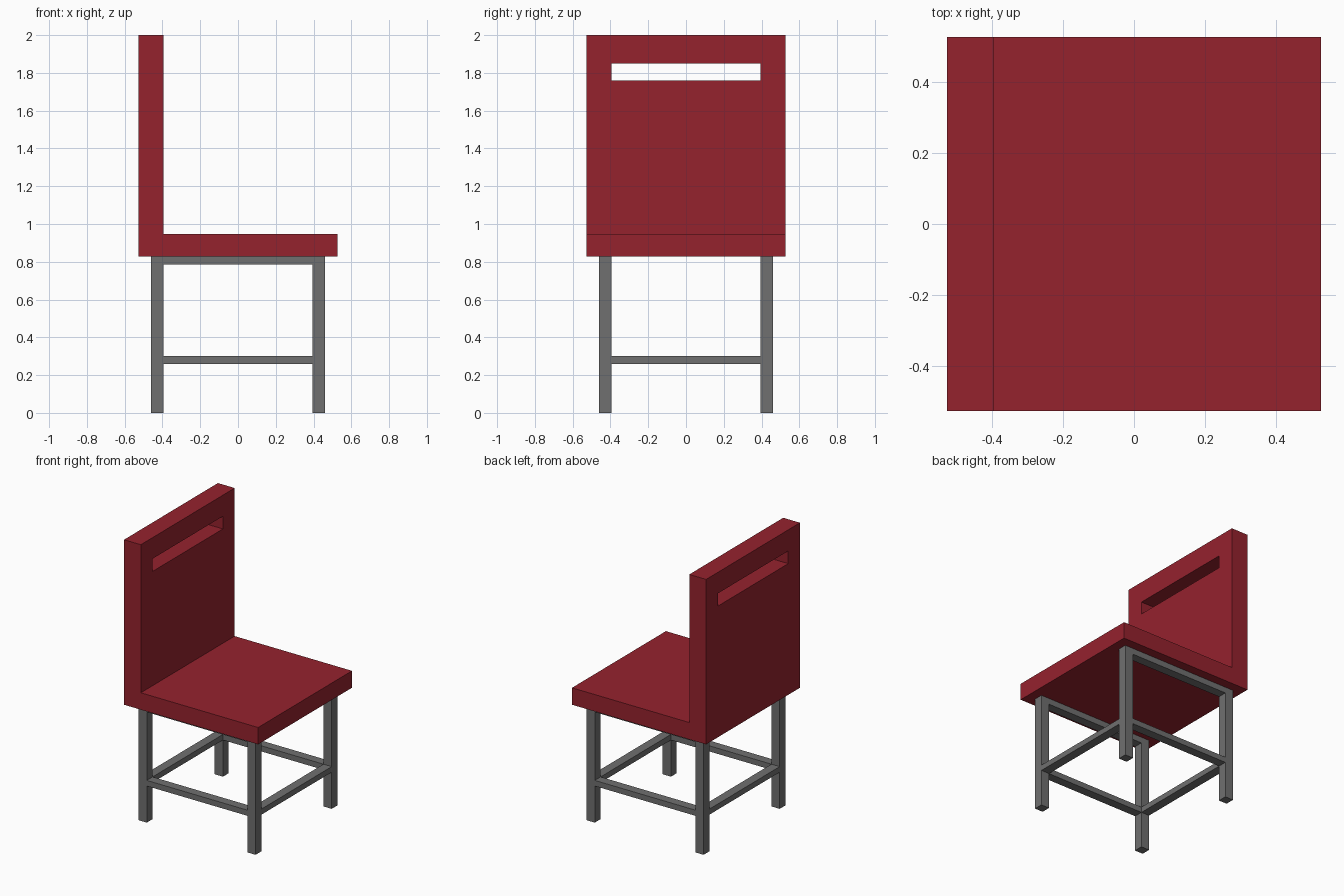
import bpy, bmesh

if "Cube" in bpy.data.objects:
    bpy.data.objects.remove(bpy.data.objects["Cube"])


def material(name, rgb):
    m = bpy.data.materials.new(name)
    m.diffuse_color = (*rgb, 1)
    m.use_nodes = True
    m.node_tree.nodes["Principled BSDF"].inputs["Base Color"].default_value = m.diffuse_color
    return m


red = material("deep red", (0.30, 0.016, 0.027))
grey = material("frame grey", (0.16, 0.16, 0.16))


def finish(name, bm, mat):
    bmesh.ops.recalc_face_normals(bm, faces=bm.faces)
    me = bpy.data.meshes.new(name)
    bm.to_mesh(me)
    bm.free()
    ob = bpy.data.objects.new(name, me)
    bpy.context.collection.objects.link(ob)
    me.materials.append(mat)
    return ob


def box(name, lo, hi, mat):
    bm = bmesh.new()
    bmesh.ops.create_cube(bm, size=1)
    for v in bm.verts:
        v.co = [(a + b) / 2 + c * (b - a) for a, b, c in zip(lo, hi, v.co)]
    return finish(name, bm, mat)


HALF = 0.527                    # half width of the seat
INNER, OUTER = 0.395, 0.46      # inner and outer faces of the legs
BOTTOM, TOP = 0.828, 0.948      # seat underside and seat surface

# Seat and backrest: one L-shaped profile extruded sideways
profile = [(-HALF, BOTTOM), (HALF, BOTTOM), (HALF, TOP),
           (-INNER, TOP), (-INNER, 2), (-HALF, 2)]
bm = bmesh.new()
face = bm.faces.new([bm.verts.new((x, -HALF, z)) for x, z in profile])
ext = bmesh.ops.extrude_face_region(bm, geom=[face])
bmesh.ops.translate(bm, vec=(0, 2 * HALF, 0),
                    verts=[g for g in ext["geom"] if isinstance(g, bmesh.types.BMVert)])
seat = finish("seat_and_backrest", bm, red)

# Handle slot through the backrest
cutter = box("slot_cutter", (-0.7, -INNER, 1.76), (-0.3, INNER, 1.85), red)
cutter.hide_render = True
mod = seat.modifiers.new("slot", "BOOLEAN")
mod.operation = "DIFFERENCE"
mod.solver = "EXACT"
mod.object = cutter
bpy.context.view_layer.objects.active = seat
bpy.ops.object.modifier_apply(modifier=mod.name)
bpy.data.objects.remove(cutter)

# Legs, side rails and stretchers
sides = {-1: (-OUTER, -INNER), 1: (INNER, OUTER)}
for sx, (x0, x1) in sides.items():
    end = "back" if sx < 0 else "front"
    for sy, (y0, y1) in sides.items():
        side = "right" if sy < 0 else "left"
        box(f"{end}_{side}_leg", (x0, y0, 0), (x1, y1, BOTTOM), grey)
    box(f"{end}_stretcher", (x0, -INNER, 0.26), (x1, INNER, 0.30), grey)
for sy, (y0, y1) in sides.items():
    side = "right" if sy < 0 else "left"
    box(f"{side}_stretcher", (-INNER, y0, 0.26), (INNER, y1, 0.30), grey)
    box(f"{side}_seat_rail", (-INNER, y0, 0.785), (INNER, y1, BOTTOM), grey)
